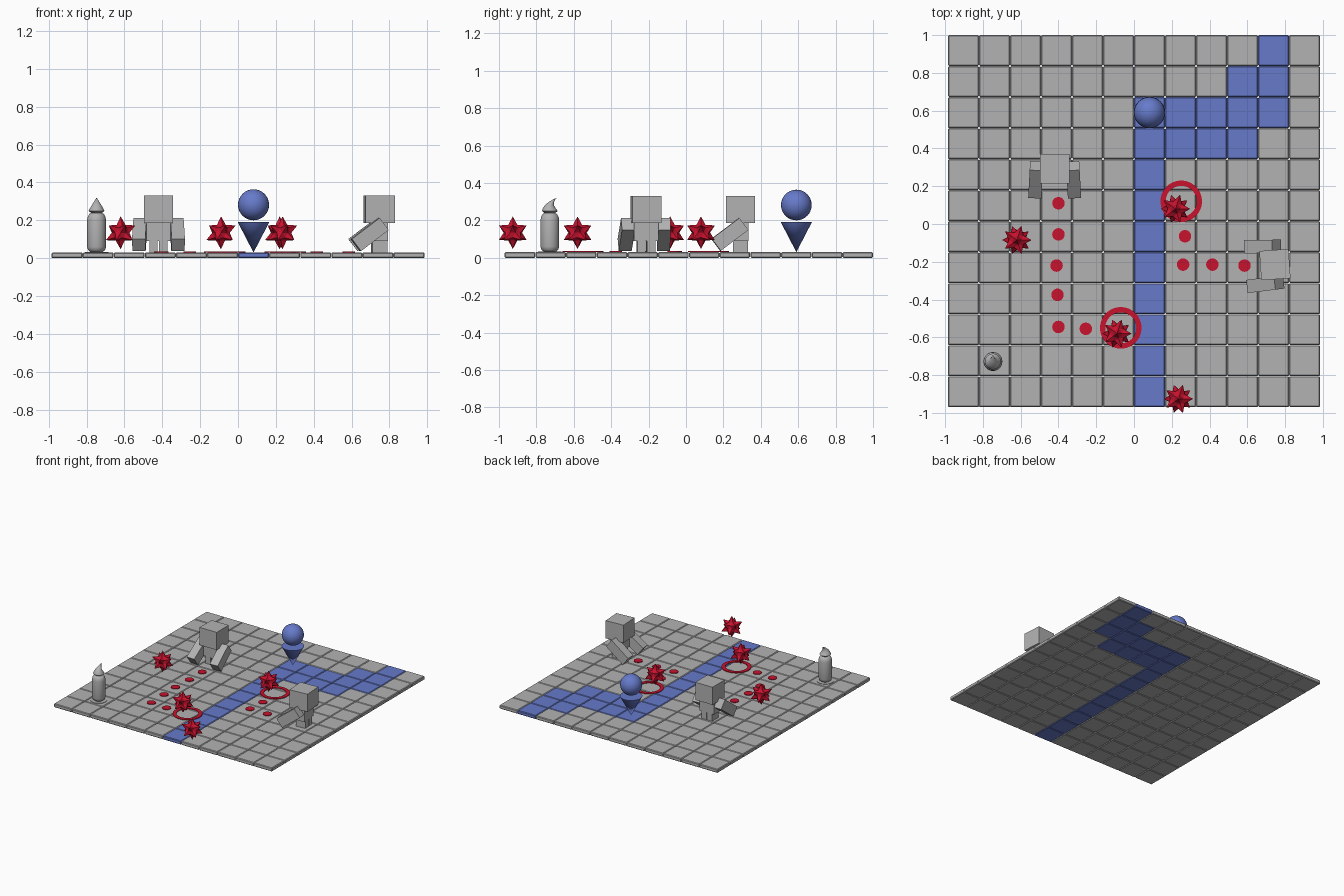
import bpy, bmesh, math
from mathutils import Vector, Matrix

if "Cube" in bpy.data.objects:
    bpy.data.objects.remove(bpy.data.objects["Cube"])


def material(name, rgb):
    m = bpy.data.materials.new(name)
    m.diffuse_color = (*rgb, 1)
    m.use_nodes = True
    m.node_tree.nodes["Principled BSDF"].inputs["Base Color"].default_value = m.diffuse_color
    return m


GREY = material("stone grey", (0.45, 0.45, 0.45))
BLUE = material("river blue", (0.133, 0.195, 0.591))
RED = material("warning red", (0.578, 0.006, 0.027))
FLOOR = 0.03


def finish(bm, name, mat, smooth=False, loc=(0, 0, 0), rot_z=0.0):
    bmesh.ops.recalc_face_normals(bm, faces=bm.faces)
    me = bpy.data.meshes.new(name)
    bm.to_mesh(me)
    bm.free()
    ob = bpy.data.objects.new(name, me)
    bpy.context.collection.objects.link(ob)
    me.materials.append(mat)
    ob.location = loc
    ob.rotation_euler.z = rot_z
    if smooth:
        bpy.ops.object.select_all(action='DESELECT')
        ob.select_set(True)
        bpy.context.view_layer.objects.active = ob
        bpy.ops.object.shade_smooth_by_angle(angle=math.radians(40))
    return ob


def add_box(bm, center, size, matrix=Matrix()):
    bmesh.ops.create_cube(bm, size=1, matrix=Matrix.Translation(center) @ matrix
                          @ Matrix.Diagonal((*size, 1)))


def lathe(name, profile, mat, loc, seg=32, smooth=True):
    """Spin (radius, z, y shift) points into a closed solid."""
    bm = bmesh.new()
    rings = []
    for r, z, dy in profile:
        if r == 0:
            rings.append([bm.verts.new((0, dy, z))])
        else:
            rings.append([bm.verts.new((r * math.cos(2 * math.pi * i / seg),
                                        r * math.sin(2 * math.pi * i / seg) + dy, z))
                          for i in range(seg)])
    for a, b in zip(rings, rings[1:]):
        for i in range(seg):
            j = (i + 1) % seg
            quad = [a[i % len(a)], a[j % len(a)], b[j % len(b)], b[i % len(b)]]
            bm.faces.new(list(dict.fromkeys(quad)))
    return finish(bm, name, mat, smooth, loc)


# Board: 12 x 12 bevelled tiles, with a winding river of blue ones
N, PITCH, X0, Y0 = 12, 0.1642, -0.985, -0.97
river = {(6, r) for r in range(10)} | {(c, 9) for c in range(6, 11)}
river |= {(c, 8) for c in range(6, 10)} | {(9, 10), (10, 10), (10, 11)}
for name, mat, want in (("floor_tiles", GREY, False), ("river_tiles", BLUE, True)):
    bm = bmesh.new()
    for c in range(N):
        for r in range(N):
            if ((c, r) in river) == want:
                add_box(bm, (X0 + (c + 0.5) * PITCH, Y0 + (r + 0.5) * PITCH, FLOOR / 2),
                        (PITCH - 0.001, PITCH - 0.001, FLOOR))
    bmesh.ops.bevel(bm, geom=bm.edges[:], offset=0.005, segments=1, affect='EDGES')
    finish(bm, name, mat)

# Path markers: flat discs
dots = [(-0.40, 0.11), (-0.40, -0.055), (-0.41, -0.22), (-0.405, -0.375), (-0.40, -0.545),
        (-0.255, -0.555), (0.27, -0.065), (0.26, -0.215), (0.415, -0.215), (0.585, -0.22)]
for x, y in dots:
    lathe("path_dot", [(0, 0, 0), (0.033, 0, 0), (0.033, 0.005, 0), (0, 0.005, 0)],
          RED, (x, y, FLOOR))

# Target rings: flat annuli
for x, y in ((0.25, 0.12), (-0.07, -0.55)):
    lathe("target_ring", [(0.082, 0, 0), (0.11, 0, 0), (0.11, 0.005, 0),
                          (0.082, 0.005, 0), (0.082, 0, 0)], RED, (x, y, FLOOR), 48)

# Spiky stars: icosphere whose twelve five-sided corners become spikes
for x, y in ((-0.62, -0.085), (-0.09, -0.58), (0.22, 0.08), (0.235, -0.926)):
    bm = bmesh.new()
    bmesh.ops.create_icosphere(bm, subdivisions=2, radius=1)
    for v in bm.verts:
        v.co = v.co.normalized() * (0.087 if len(v.link_edges) == 5 else 0.049)
    finish(bm, "spiky_star", RED, loc=(x, y, 0.134))


# Blocky figures, built facing -y
def figure(x, y, turn):
    def part(name, *boxes):
        bm = bmesh.new()
        for b in boxes:
            add_box(bm, *b)
        finish(bm, name, GREY, loc=(x, y, 0), rot_z=turn)

    part("figure_head", ((0, 0, 0.258), (0.155, 0.155, 0.144)))
    part("figure_body", ((0, 0, 0.14), (0.13, 0.085, 0.10)))
    part("figure_legs", *[((s * 0.026, 0, 0.065), (0.044, 0.08, 0.07)) for s in (-1, 1)])
    part("figure_arms", *[((s * 0.1, -0.058, 0.125), (0.07, 0.185, 0.08),
                           Matrix.Rotation(s * math.radians(3), 4, 'Z')
                           @ Matrix.Rotation(math.radians(37), 4, 'X')) for s in (-1, 1)])


figure(-0.42, 0.292, 0)
figure(0.746, -0.215, math.radians(-86))

# Pawn: sphere floating on an upturned cone
PAWN = (0.082, 0.59, 0)
lathe("pawn_cone", [(0, 0.03, 0), (0.083, 0.19, 0), (0, 0.19, 0)], BLUE, PAWN)
bm = bmesh.new()
bmesh.ops.create_uvsphere(bm, u_segments=32, v_segments=16, radius=0.082)
finish(bm, "pawn_ball", BLUE, True, (PAWN[0], PAWN[1], 0.282))

# Candle: rounded wax body, curled flame on top
CANDLE = (-0.747, -0.728, 0)
lathe("candle_base", [(0, 0.028, 0), (0.062, 0.028, 0), (0.062, 0.033, 0), (0, 0.033, 0)],
      GREY, CANDLE)
lathe("candle_body", [(0, 0.03, 0), (0.033, 0.033, 0), (0.045, 0.043, 0), (0.05, 0.06, 0),
                      (0.05, 0.2, 0), (0.047, 0.218, 0), (0.038, 0.234, 0),
                      (0.02, 0.243, 0), (0, 0.245, 0)], GREY, CANDLE)
lathe("candle_flame", [(0, 0.235, 0), (0.03, 0.24, 0), (0.042, 0.25, 0), (0.036, 0.262, -0.003),
                       (0.025, 0.28, -0.003), (0.014, 0.298, 0.008),
                       (0.006, 0.311, 0.022), (0, 0.32, 0.036)], GREY, CANDLE)
